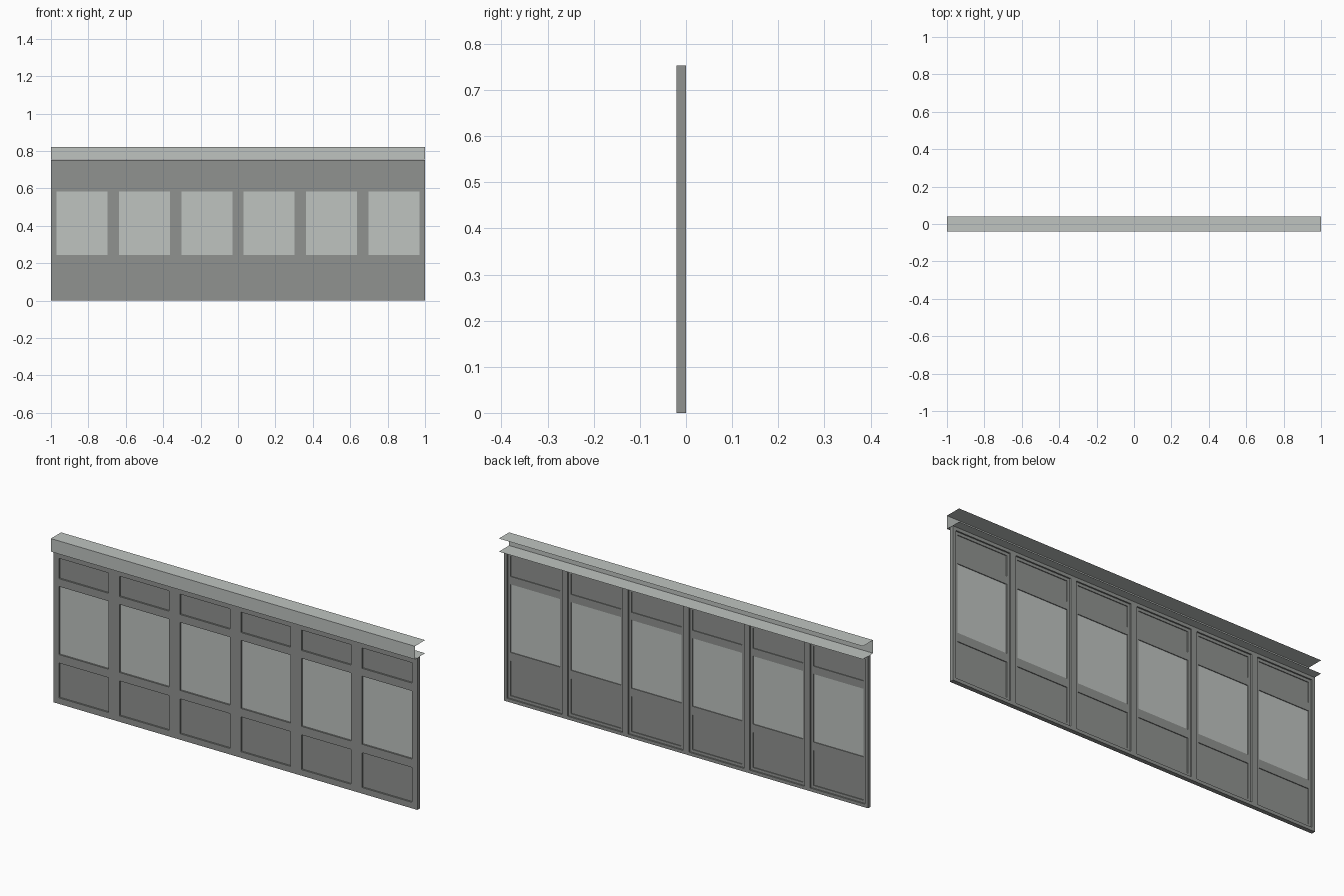
import bpy, bmesh

if "Cube" in bpy.data.objects:
    bpy.data.objects.remove(bpy.data.objects["Cube"], do_unlink=True)


def material(name, rgb):
    m = bpy.data.materials.new(name)
    m.use_nodes = True
    m.diffuse_color = (*rgb, 1)
    m.node_tree.nodes["Principled BSDF"].inputs["Base Color"].default_value = (*rgb, 1)
    return m


FRAME = material("frame_grey", (0.28, 0.29, 0.28))
PALE = material("pale_grey", (0.52, 0.55, 0.53))


def finish(name, bm, mat):
    bmesh.ops.recalc_face_normals(bm, faces=bm.faces)
    mesh = bpy.data.meshes.new(name)
    bm.to_mesh(mesh)
    bm.free()
    mesh.materials.append(mat)
    obj = bpy.data.objects.new(name, mesh)
    bpy.context.collection.objects.link(obj)
    return obj


def box(name, mat, x, y, z):
    bm = bmesh.new()
    bmesh.ops.create_cube(bm, size=1)
    for v in bm.verts:
        for axis, (lo, hi) in enumerate((x, y, z)):
            v.co[axis] = hi if v.co[axis] > 0 else lo
    return finish(name, bm, mat)


def mitred_frame(name, mat, x0, x1, z0, z1, profile):
    """Sweep an (inset, y) profile around a rectangle with mitred corners."""
    bm = bmesh.new()
    rings = []
    for sx, sz in ((0, 0), (1, 0), (1, 1), (0, 1)):
        rings.append([bm.verts.new((x1 - d if sx else x0 + d, y, z1 - d if sz else z0 + d))
                      for d, y in profile])
    n = len(profile)
    for i in range(4):
        a, b = rings[i], rings[(i + 1) % 4]
        for j in range(n):
            k = (j + 1) % n
            bm.faces.new((a[j], a[k], b[k], b[j]))
    return finish(name, bm, mat)


COUNT, TOP, FRONT, STILE = 6, 0.753, -0.021, 0.03
WIDTH = 2 / COUNT
# Stepped section: flat front, raised lip around the back
SECTION = [(0, FRONT), (STILE, FRONT), (STILE, -0.007), (0.016, -0.007), (0.016, 0), (0, 0)]
RAILS = {"lower_rail": (0.203, 0.245), "upper_rail": (0.583, 0.622)}
INFILLS = {"lower_panel": (0.03, 0.21, FRAME),
           "window_pane": (0.24, 0.59, PALE),
           "upper_panel": (0.615, 0.73, FRAME)}

# Six identical bays
for i in range(COUNT):
    x0 = -1 + i * WIDTH
    x1 = x0 + WIDTH
    mitred_frame(f"bay_frame_{i + 1}", FRAME, x0, x1, 0, TOP, SECTION)
    inner = (x0 + STILE, x1 - STILE)
    for name, z in RAILS.items():
        box(f"{name}_{i + 1}", FRAME, inner, (FRONT, -0.007), z)
    for name, (lo, hi, mat) in INFILLS.items():
        box(f"{name}_{i + 1}", mat, inner, (-0.013, -0.011), (lo, hi))

# Open channel along the top: front web with two flanges, bare sheet
bm = bmesh.new()
path = [(0.04, 0.82), (-0.04, 0.82), (-0.04, 0.755), (0.04, 0.755)]
cols = [[bm.verts.new((x, y, z)) for x in (-1, 1)] for y, z in path]
for a, b in zip(cols, cols[1:]):
    bm.faces.new((a[0], a[1], b[1], b[0]))
finish("top_channel", bm, PALE)
